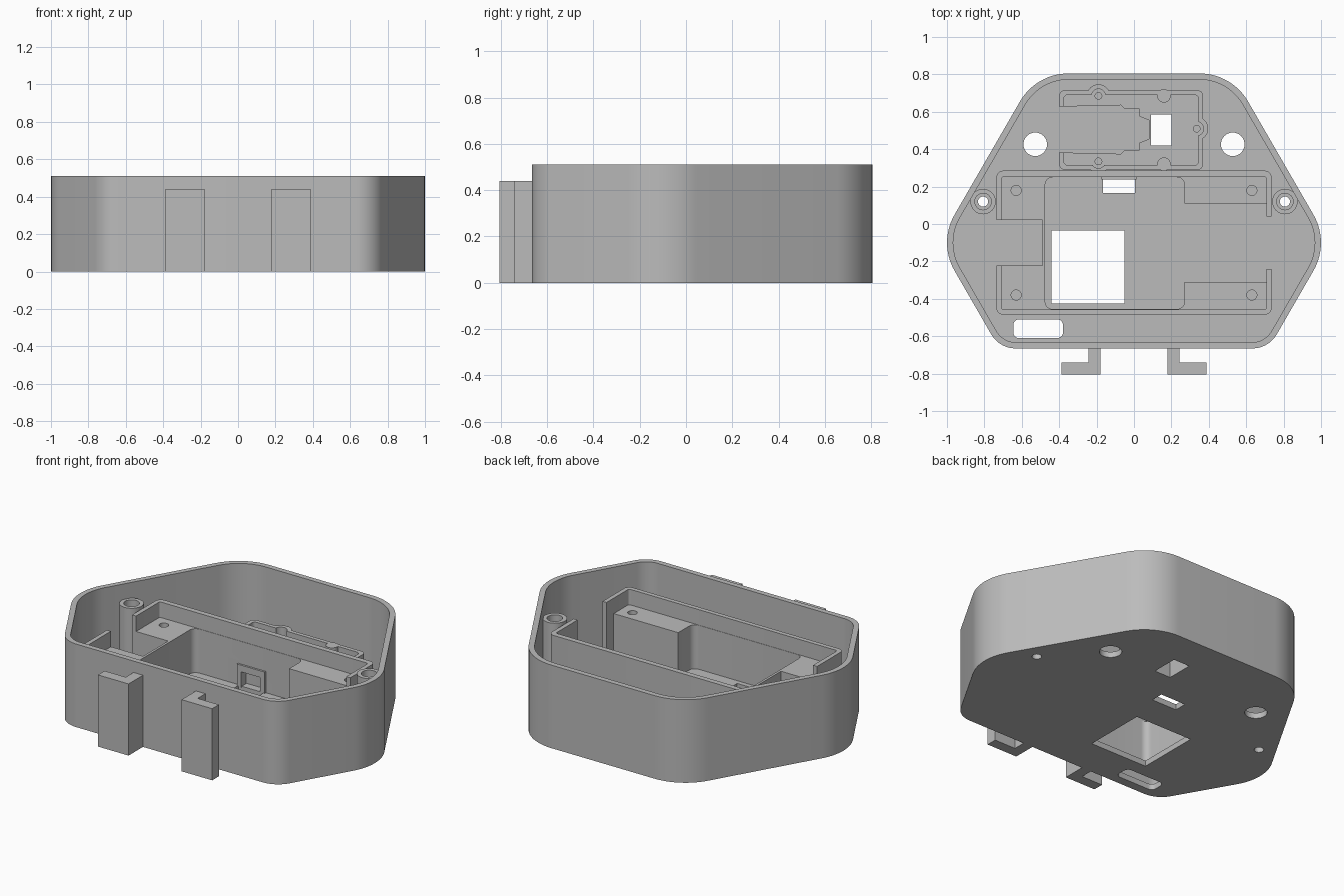
import bpy, bmesh, math
from mathutils import Vector

if "Cube" in bpy.data.objects:
    bpy.data.objects.remove(bpy.data.objects["Cube"])

grey = bpy.data.materials.new("plain grey")
grey.diffuse_color = (0.5, 0.5, 0.5, 1)
grey.use_nodes = True
grey.node_tree.nodes["Principled BSDF"].inputs["Base Color"].default_value = grey.diffuse_color


def rounded(pts, radii, seg=14):
    """Round the corners of a convex counter-clockwise outline."""
    out = []
    for i, p in enumerate(pts):
        p, r = Vector(p), radii[i]
        a = (Vector(pts[i - 1]) - p).normalized()
        b = (Vector(pts[(i + 1) % len(pts)]) - p).normalized()
        half = a.angle(b) / 2
        c = p + (a + b).normalized() * (r / math.sin(half))
        s = p + a * (r / math.tan(half)) - c
        turn = math.pi - 2 * half
        for k in range(seg + 1):
            t = turn * k / seg
            out.append((c.x + s.x * math.cos(t) - s.y * math.sin(t),
                        c.y + s.x * math.sin(t) + s.y * math.cos(t)))
    return out


def rect(x0, x1, y0, y1, r=0):
    pts = [(x0, y0), (x1, y0), (x1, y1), (x0, y1)]
    return rounded(pts, [r] * 4, 6) if r else pts


def circle(x, y, r, n=32):
    return [(x + r * math.cos(2 * math.pi * k / n),
             y + r * math.sin(2 * math.pi * k / n)) for k in range(n)]


def prism(name, outline, z0, z1):
    bm = bmesh.new()
    low = [bm.verts.new((x, y, z0)) for x, y in outline]
    high = [bm.verts.new((x, y, z1)) for x, y in outline]
    bm.faces.new(low[::-1])
    bm.faces.new(high)
    n = len(outline)
    for i in range(n):
        j = (i + 1) % n
        bm.faces.new((low[i], low[j], high[j], high[i]))
    bmesh.ops.recalc_face_normals(bm, faces=bm.faces)
    me = bpy.data.meshes.new(name)
    bm.to_mesh(me)
    bm.free()
    ob = bpy.data.objects.new(name, me)
    bpy.context.collection.objects.link(ob)
    me.materials.append(grey)
    return ob


def activate(ob):
    bpy.ops.object.select_all(action='DESELECT')
    ob.select_set(True)
    bpy.context.view_layer.objects.active = ob


def combine(ob, outline, z0, z1, op='DIFFERENCE'):
    tool = prism("helper", outline, z0, z1)
    tool.hide_render = True
    mod = ob.modifiers.new("combine", 'BOOLEAN')
    mod.operation, mod.solver, mod.object = op, 'EXACT', tool
    activate(ob)
    bpy.ops.object.modifier_apply(modifier=mod.name)
    bpy.data.objects.remove(tool, do_unlink=True)


def hull(t):
    """Six-sided case outline, inset by t."""
    k = t * 0.577
    top, side, low = 0.523 - k, 1.046 - 2 * k, 0.72 - k
    pts = [(-low, -0.665 + t), (low, -0.665 + t), (side, -0.1),
           (top, 0.805 - t), (-top, 0.805 - t), (-side, -0.1)]
    return rounded(pts, [r - t for r in (0.15, 0.15, 0.3, 0.3, 0.3, 0.3)])


FLOOR, B = 0.035, -0.1

# Case: floor, outer wall and floor openings
case = prism("case", hull(0), 0, 0.51)
combine(case, hull(0.033), FLOOR, 0.6)
openings = [
    rect(-0.44, -0.05, -0.425, -0.035),
    rect(-0.166, 0.005, 0.165, 0.243),
    rect(0.09, 0.2, 0.42, 0.585),
    rect(-0.645, -0.38, -0.61, -0.51, 0.03),
]
for s in (-1, 1):
    openings += [circle(s * 0.528, 0.426, 0.063), circle(s * 0.807, 0.12, 0.027)]
for o in openings:
    combine(case, o, B, 0.1)

# Tray: walled platform with a deep pocket
tray = prism("tray", rect(-0.735, 0.735, -0.485, 0.285, 0.035), 0.03, 0.40)
combine(tray, rect(-0.708, 0.708, -0.457, 0.252, 0.012), 0.305, 0.6)
combine(tray, rect(-0.475, 0.27, -0.455, 0.25, 0.04), B, 0.5)
combine(tray, rect(0.2, 0.708, -0.31, 0.11), B, 0.5)
combine(tray, rect(0.6, 0.8, -0.24, 0.04), B, 0.5)
combine(tray, rect(-0.8, -0.49, -0.222, 0.022), B, 0.5)
combine(tray, rect(-0.145, -0.016, 0.2, 0.35), B, 0.125)
for x in (-0.63, 0.63):
    for y in (-0.38, 0.18):
        combine(tray, circle(x, y, 0.027, 24), 0.15, 0.5)

# Frame around the cable opening in the tray wall
frame = prism("cable_frame", rect(-0.175, 0.014, 0.238, 0.255), 0.03, 0.166)
combine(frame, rect(-0.145, -0.016, 0.2, 0.3), B, 0.125)

# Sensor mount: low walled ledge with a stepped recess and screw bosses
mount = prism("sensor_mount", rect(-0.4, 0.37, 0.29, 0.715, 0.03), 0.03, 0.20)
bosses = [(-0.19, 0.685), (-0.19, 0.335), (0.335, 0.51)]
for x, y in bosses:
    combine(mount, circle(x, y, 0.062), 0.03, 0.20, 'UNION')
combine(mount, rect(-0.375, 0.345, 0.315, 0.69, 0.02), 0.15, 0.5)
for x, y in bosses:
    combine(mount, circle(x, y, 0.037), 0.15, 0.5)
    combine(mount, circle(x, y, 0.018, 20), 0.06, 0.5)
for y in (0.685, 0.32):
    combine(mount, circle(0.16, y, 0.036), 0.03, 0.20, 'UNION')
upper = [(-0.07, 0.635), (-0.05, 0.615), (0.03, 0.615), (0.03, 0.575), (0.08, 0.555)]
recess = ([(-0.5, 0.625)] + upper + [(x, 1.01 - y) for x, y in upper[::-1]]
          + [(-0.5, 0.385)])
combine(mount, recess, B, 0.5)
combine(mount, rect(0.09, 0.2, 0.42, 0.585), B, 0.5)

# Mirrored pairs: counterbored screw posts and L-shaped rear hooks
for side, s in (("left", -1), ("right", 1)):
    post = prism(side + "_post", circle(s * 0.807, 0.12, 0.068), 0.03, 0.415)
    combine(post, circle(s * 0.807, 0.12, 0.044), 0.10, 0.6)
    combine(post, circle(s * 0.807, 0.12, 0.027), B, 0.3)
    hook = [(0.18, -0.65), (0.18, -0.805), (0.388, -0.805),
            (0.388, -0.74), (0.244, -0.74), (0.244, -0.65)]
    prism(side + "_hook", [(s * x, y) for x, y in hook], 0, 0.44)

for ob in list(bpy.context.scene.objects):
    activate(ob)
    bpy.ops.object.shade_smooth_by_angle(angle=math.radians(30))
